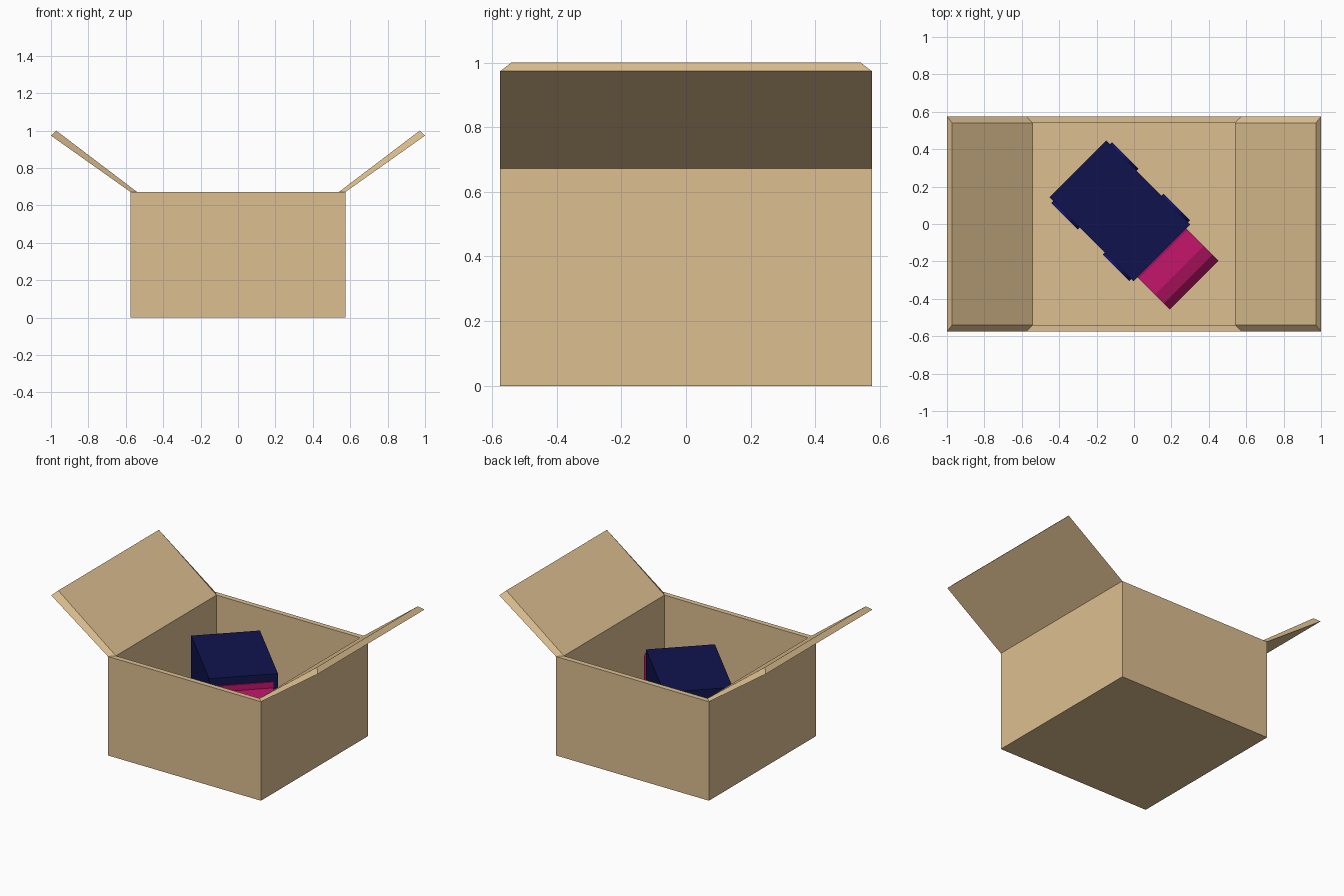
import bpy, bmesh, math
from mathutils import Matrix

if "Cube" in bpy.data.objects:
    bpy.data.objects.remove(bpy.data.objects["Cube"])


def material(name, rgb):
    m = bpy.data.materials.new(name)
    m.diffuse_color = (*rgb, 1)
    m.use_nodes = True
    m.node_tree.nodes["Principled BSDF"].inputs["Base Color"].default_value = m.diffuse_color
    return m


card = material("cardboard", (0.72, 0.52, 0.28))
navy = material("navy", (0.005, 0.007, 0.075))
pink = material("magenta", (0.55, 0.008, 0.15))
blue = material("wheel_blue", (0.006, 0.007, 0.16))


def finish(name, bm, mat, matrix=None):
    if matrix:
        bm.transform(matrix)
    bmesh.ops.recalc_face_normals(bm, faces=bm.faces)
    me = bpy.data.meshes.new(name)
    bm.to_mesh(me)
    bm.free()
    ob = bpy.data.objects.new(name, me)
    me.materials.append(mat)
    bpy.context.collection.objects.link(ob)
    return ob


# Carton: solid block, top inset and pushed down to the floor,
# side rims extruded outward into the open flaps
O, I, H, FLOOR = 0.575, 0.525, 0.672, 0.05
bm = bmesh.new()
bmesh.ops.create_cube(bm, size=1, matrix=Matrix.Translation((0, 0, H / 2))
                      @ Matrix.Diagonal((2 * O, 2 * O, H, 1)))
bm.normal_update()
top = next(f for f in bm.faces if f.normal.z > 0.9)
rims = bmesh.ops.inset_region(bm, faces=[top], thickness=O - I)["faces"]
ext = bmesh.ops.extrude_discrete_faces(bm, faces=[top])["faces"][0]
for v in ext.verts:
    v.co.z = FLOOR
for f in [r for r in rims if abs(r.calc_center_median().x) > 0.5]:
    side = math.copysign(1, f.calc_center_median().x)
    flap = bmesh.ops.extrude_discrete_faces(bm, faces=[f])["faces"][0]
    for v in flap.verts:
        outer = abs(v.co.x) > (O + I) / 2
        v.co.x = side * (1.0 if outer else 0.972)
        v.co.z = 0.973 if outer else 1.0
finish("carton", bm, card)

# Toy inside the carton, turned 45 degrees
toy = Matrix.Translation((-0.075, 0.07, 0)) @ Matrix.Rotation(-math.pi / 4, 4, 'Z')


def prism(name, profile, width, mat):
    """Extrude a length/height profile symmetrically across the toy."""
    bm = bmesh.new()
    face = bm.faces.new([bm.verts.new((x, -width / 2, z)) for x, z in profile])
    new = bmesh.ops.extrude_face_region(bm, geom=[face])["geom"]
    bmesh.ops.translate(bm, vec=(0, width, 0),
                        verts=[g for g in new if isinstance(g, bmesh.types.BMVert)])
    return finish(name, bm, mat, toy)


# Tall body
prism("toy_body", [(-0.318, 0.12), (0.318, 0.12), (0.318, 0.572), (-0.318, 0.572)],
      0.43, navy)

# Stepped nose with a faceted front
prism("toy_nose", [(0.31, 0.12), (0.56, 0.12), (0.56, 0.41), (0.515, 0.455),
                   (0.45, 0.48), (0.325, 0.48), (0.325, 0.52), (0.31, 0.52)],
      0.37, pink)

# Wheels, standing slightly proud of the body sides
for end, x in (("rear", -0.19), ("front", 0.2)):
    for side, y in (("left", 0.2), ("right", -0.2)):
        bm = bmesh.new()
        bmesh.ops.create_cone(bm, cap_ends=True, segments=16, radius1=0.1,
                              radius2=0.1, depth=0.06)
        finish(f"toy_wheel_{end}_{side}", bm, blue,
               toy @ Matrix.Translation((x, y, FLOOR + 0.1))
               @ Matrix.Rotation(math.pi / 2, 4, 'X'))
